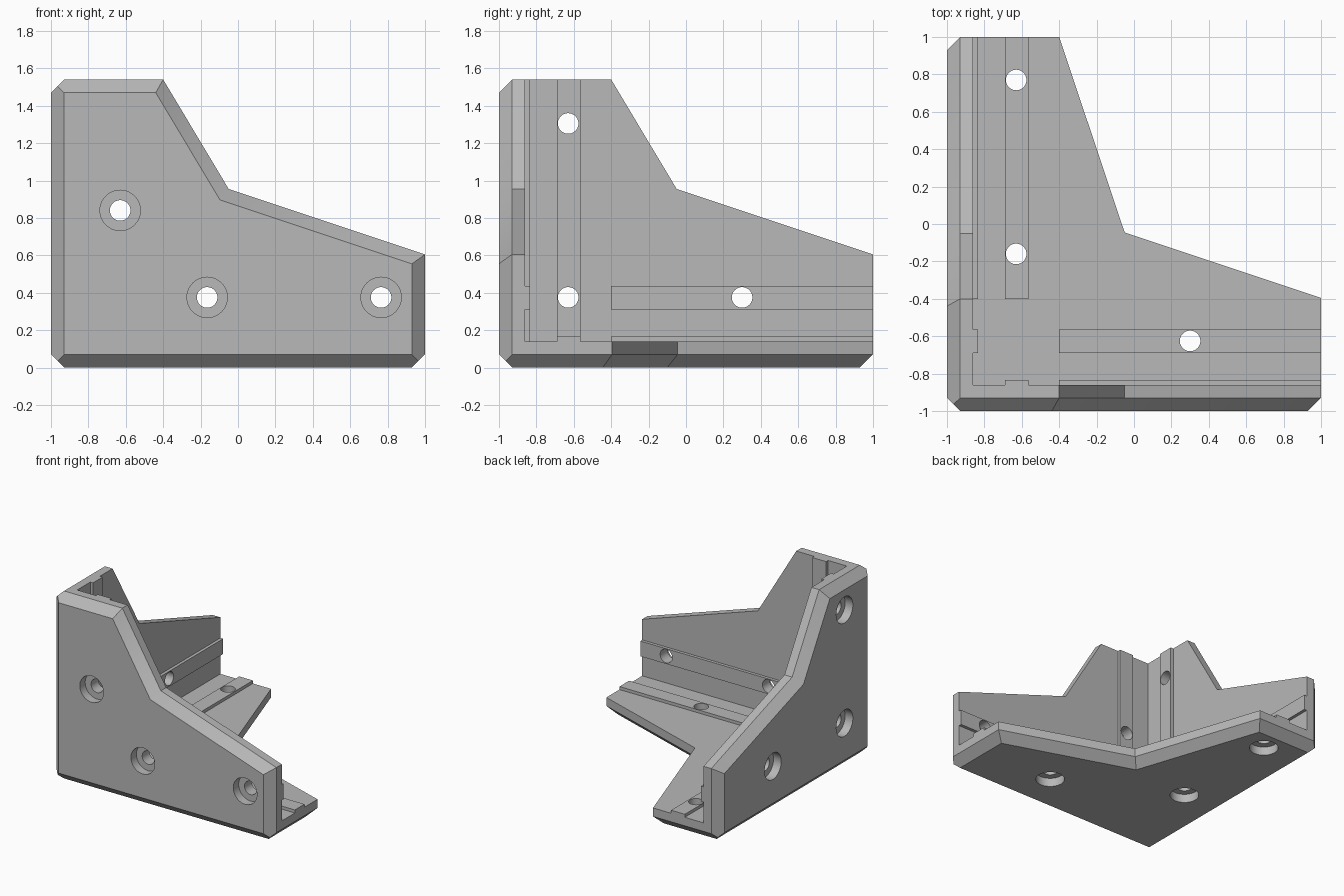
import bpy
import bmesh
import math
from mathutils import Vector

cube = bpy.data.objects.get("Cube")
if cube:
    bpy.data.objects.remove(cube, do_unlink=True)

THICK, CHAMFER = 0.14, 0.07
RIB_POS, RIB_WIDTH, RIB_HEIGHT = 0.373, 0.125, 0.025
LENGTH, HEIGHT, START = 2.0, 1.54, 0.6

grey = bpy.data.materials.new("grey plastic")
grey.use_nodes = True
grey.diffuse_color = (0.48, 0.48, 0.48, 1)
grey.node_tree.nodes["Principled BSDF"].inputs["Base Color"].default_value = grey.diffuse_color

# Each plate is drawn in (u, v, depth from outside), then turned into place
TURN = {
    "front": lambda u, v, d: (u - 1, d - 1, v),
    "left": lambda u, v, d: (d - 1, u - 1, v),
    "bottom": lambda u, v, d: (u - 1, v - 1, d),
}


def make_object(name, bm, turn):
    for vert in bm.verts:
        vert.co = turn(*vert.co)
    bmesh.ops.recalc_face_normals(bm, faces=bm.faces)
    mesh = bpy.data.meshes.new(name)
    bm.to_mesh(mesh)
    bm.free()
    mesh.materials.append(grey)
    obj = bpy.data.objects.new(name, mesh)
    bpy.context.collection.objects.link(obj)
    return obj


def loft(bm, rings):
    """Closed solid through rings that have equal point counts."""
    loops = [[bm.verts.new(p) for p in ring] for ring in rings]
    bm.faces.new(loops[0])
    bm.faces.new(loops[-1])
    for a, b in zip(loops, loops[1:]):
        for i in range(len(a)):
            j = (i + 1) % len(a)
            bm.faces.new((a[i], a[j], b[j], b[i]))


def inset(points, amount):
    result = []
    for i, p in enumerate(points):
        e1 = (p - points[i - 1]).normalized()
        e2 = (points[(i + 1) % len(points)] - p).normalized()
        n1, n2 = Vector((-e1.y, e1.x)), Vector((-e2.y, e2.x))
        result.append(p + (n1 + n2) * amount / (1 + n1.dot(n2)))
    return result


def keep_side(bm, point, normal):
    """Cut by a plane, keep what lies along the normal, and cap it."""
    cut = bmesh.ops.bisect_plane(
        bm, geom=bm.verts[:] + bm.edges[:] + bm.faces[:], dist=1e-5,
        plane_co=point, plane_no=normal, clear_inner=True)
    edges = [e for e in cut["geom_cut"] if isinstance(e, bmesh.types.BMEdge)]
    if edges:
        bmesh.ops.holes_fill(bm, edges=edges)


def make_plate(side, height, clip_u, clip_v):
    outline = [Vector(p) for p in (
        (0, 0), (LENGTH, 0), (LENGTH, 0.605), (0.95, 0.955), (START, height), (0, height))]
    bm = bmesh.new()
    loft(bm, [[(p.x, p.y, d) for p in ring] for ring, d in (
        (inset(outline, CHAMFER), 0), (outline, CHAMFER), (outline, THICK))])
    # Corners follow the chamfers of the neighbouring plates
    keep_side(bm, (CHAMFER, 0, 0), (1, 1, 0))
    keep_side(bm, (LENGTH - CHAMFER, 0, 0), (-1, 1, 0))
    keep_side(bm, (CHAMFER, height, 0), (1, -1, 0))
    # Butt joints against the neighbouring plates
    if clip_u:
        keep_side(bm, (THICK, 0, 0), (1, 0, 0))
    if clip_v:
        keep_side(bm, (0, THICK, 0), (0, 1, 0))
    return make_object(side + "_plate", bm, TURN[side])


def make_rib(name, side, u0, u1, v0, v1):
    bm = bmesh.new()
    corners = ((u0, v0), (u1, v0), (u1, v1), (u0, v1))
    loft(bm, [[(u, v, d) for u, v in corners] for d in (THICK, THICK + RIB_HEIGHT)])
    return make_object(name, bm, TURN[side])


def make_cutter(side, holes):
    """Stepped pins for counterbored screw holes."""
    bm = bmesh.new()
    steps = ((0.108, -0.1), (0.108, 0.07), (0.055, 0.07), (0.055, 0.3))
    angles = [math.tau * i / 48 for i in range(48)]
    for u, v in holes:
        loft(bm, [[(u + r * math.cos(a), v + r * math.sin(a), d) for a in angles]
                  for r, d in steps])
    cutter = make_object(side + "_hole_cutter", bm, TURN[side])
    cutter.hide_render = True
    return cutter


def drill(obj, cutter):
    mod = obj.modifiers.new("holes", 'BOOLEAN')
    mod.operation, mod.solver, mod.object = 'DIFFERENCE', 'EXACT', cutter
    graph = bpy.context.evaluated_depsgraph_get()
    mesh = bpy.data.meshes.new_from_object(obj.evaluated_get(graph))
    obj.modifiers.clear()
    obj.data = mesh


# side, plate height, trims, start of rib along v, screw holes
SIDES = (
    ("front", HEIGHT, False, False, THICK, ((0.37, 0.84), (0.835, 0.375), (1.765, 0.375))),
    ("left", HEIGHT, True, False, THICK, ((0.37, 1.305), (0.37, 0.375), (1.3, 0.375))),
    ("bottom", LENGTH, True, True, START, ((0.37, 1.77), (0.37, 0.84), (1.3, 0.375))),
)
low, high = RIB_POS - RIB_WIDTH / 2, RIB_POS + RIB_WIDTH / 2
parts = []
for side, height, clip_u, clip_v, start, holes in SIDES:
    group = [
        make_plate(side, height, clip_u, clip_v),
        make_rib(side + "_long_rib", side, START, LENGTH, low, high),
        make_rib(side + "_cross_rib", side, low, high, start, height),
    ]
    cutter = make_cutter(side, holes)
    for part in group:
        drill(part, cutter)
    bpy.data.objects.remove(cutter, do_unlink=True)
    parts += group

# Smooth the bores, keep the flat faces crisp
bpy.ops.object.select_all(action='DESELECT')
for part in parts:
    part.select_set(True)
bpy.context.view_layer.objects.active = parts[0]
bpy.ops.object.shade_smooth_by_angle(angle=math.radians(30))
